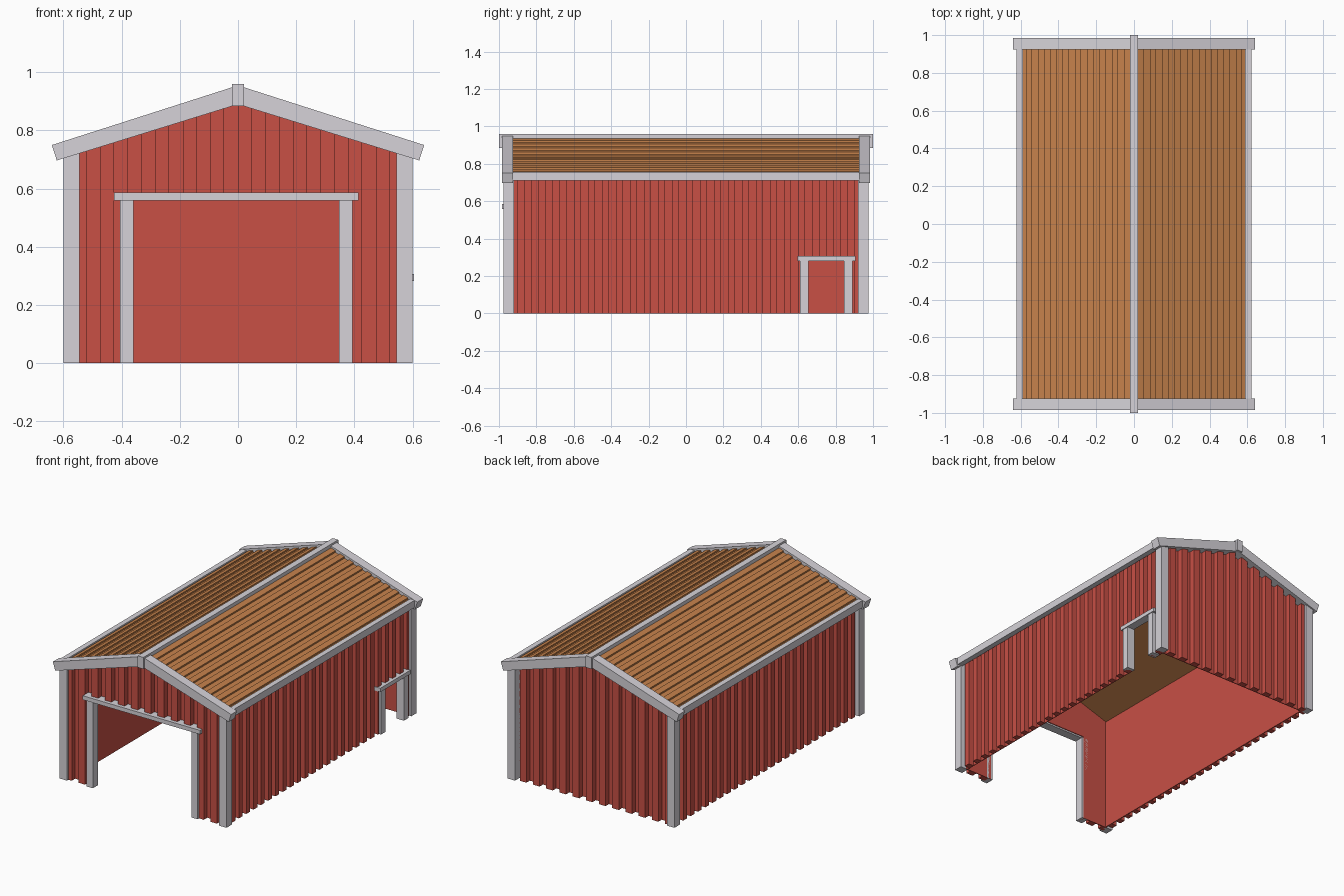
import bpy, bmesh

if "Cube" in bpy.data.objects:
    bpy.data.objects.remove(bpy.data.objects["Cube"])

SLOPE = 0.32


def material(name, color):
    m = bpy.data.materials.new(name)
    m.diffuse_color = color
    m.use_nodes = True
    m.node_tree.nodes["Principled BSDF"].inputs["Base Color"].default_value = m.diffuse_color
    return m


RED = material("red_siding", (0.58, 0.08, 0.06, 1))
ORANGE = material("orange_roof", (0.56, 0.22, 0.07, 1))
TRIM = material("pale_trim", (0.67, 0.65, 0.69, 1))


def prism(bm, pts, axis, a, b):
    """Extrude a 2D outline along x (outline is y,z) or y (outline is x,z)."""
    def place(p, d):
        return (d, p[0], p[1]) if axis == "x" else (p[0], d, p[1])
    lo = [bm.verts.new(place(p, a)) for p in pts]
    hi = [bm.verts.new(place(p, b)) for p in pts]
    bm.faces.new(lo)
    bm.faces.new(hi[::-1])
    for i in range(len(pts)):
        j = (i + 1) % len(pts)
        bm.faces.new((lo[i], hi[i], hi[j], lo[j]))


def finish(bm, name, mat):
    bmesh.ops.recalc_face_normals(bm, faces=bm.faces)
    me = bpy.data.meshes.new(name)
    bm.to_mesh(me)
    bm.free()
    me.materials.append(mat)
    ob = bpy.data.objects.new(name, me)
    bpy.context.collection.objects.link(ob)
    return ob


def extruded(name, pts, axis, a, b, mat=TRIM):
    bm = bmesh.new()
    prism(bm, pts, axis, a, b)
    return finish(bm, name, mat)


def box(name, x0, x1, y0, y1, z0, z1):
    return extruded(name, [(x0, z0), (x1, z0), (x1, z1), (x0, z1)], "y", y0, y1)


def ribbed_wall(name, axis, side, inner, half, top, period, door=None):
    """Thin sheet with square vertical ribs on the outside, and a door notch."""
    bm = bmesh.new()
    outline = [(half, 0), (half, top(half)), (0, top(0)), (-half, top(half)), (-half, 0)]
    if door:
        d0, d1, h = door
        outline += [(d0, 0), (d0, h), (d1, h), (d1, 0)]
    prism(bm, outline, axis, side * inner, side * (inner + 0.005))
    n = int(half / period) + 1
    for k in range(-n, n + 1):
        u0, u1 = max(k * period, -half), min((k + 0.5) * period, half)
        if u1 <= u0:
            continue
        cuts = [u0] + [d for d in (door or ())[:2] if u0 < d < u1] + [u1]
        for a, b in zip(cuts, cuts[1:]):
            z = door[2] if door and door[0] < (a + b) / 2 < door[1] else 0
            prism(bm, [(a, z), (b, z), (b, top(b)), (a, top(a))], axis,
                  side * (inner + 0.005), side * (inner + 0.04))
    return finish(bm, name, RED)


# Walls
def gable(u):
    return 0.915 - SLOPE * abs(u)


def eave(u):
    return 0.735


ribbed_wall("front_wall", "y", -1, 0.92, 0.56, gable, 0.0948, (-0.37, 0.36, 0.57))
ribbed_wall("back_wall", "y", 1, 0.92, 0.56, gable, 0.0948)
ribbed_wall("left_wall", "x", -1, 0.545, 0.93, eave, 0.075)
ribbed_wall("right_wall", "x", 1, 0.545, 0.93, eave, 0.075, (0.645, 0.855, 0.29))

# Roof: ribs run along the ridge, flat underneath
steps = [(0, 0.0)]
for i in range(9):
    x = 0.02 + 0.065 * i
    steps += [(x, 0.0), (x, 0.01), (x + 0.0325, 0.01), (x + 0.0325, 0.0)]
steps.append((0.605, 0.0))
right = [(x, 0.933 + h - SLOPE * x) for x, h in steps]
left = [(-x, z) for x, z in right[:0:-1]]
under = [(0.605, 0.915 - SLOPE * 0.605), (0, 0.915), (-0.605, 0.915 - SLOPE * 0.605)]
extruded("roof", left + right + under, "y", -0.93, 0.93, ORANGE)

# Ridge cap with end tabs
box("ridge_cap", -0.02, 0.02, -1, 1, 0.935, 0.96)

for s, side in ((-1, "left"), (1, "right")):
    # Eave boards
    box(side + "_eave_trim", *sorted((s * 0.587, s * 0.621)), -0.925, 0.925, 0.71, 0.757)
    for t, end in ((-1, "front"), (1, "back")):
        # Corner posts
        box(f"{end}_{side}_corner_post", *sorted((s * 0.545, s * 0.6)),
            *sorted((t * 0.92, t * 0.975)), 0, 0.74)
        # Sloping gable boards
        extruded(f"{end}_{side}_gable_trim",
                 [(0, 0.955), (s * 0.64, 0.75), (s * 0.623, 0.697), (0, 0.89)],
                 "y", t * 0.925, t * 0.985)

for t, end in ((-1, "front"), (1, "back")):
    box(end + "_ridge_tab", -0.02, 0.02, *sorted((t * 0.98, t * 1.0)), 0.885, 0.94)

# Front doorway frame
box("front_door_left_post", -0.405, -0.36, -0.975, -0.92, 0, 0.562)
box("front_door_right_post", 0.348, 0.393, -0.975, -0.92, 0, 0.562)
box("front_door_lintel", -0.427, 0.415, -0.983, -0.925, 0.56, 0.586)

# Side doorway frame
box("side_door_front_post", 0.545, 0.6, 0.61, 0.655, 0, 0.285)
box("side_door_back_post", 0.545, 0.6, 0.845, 0.89, 0, 0.285)
box("side_door_lintel", 0.55, 0.605, 0.595, 0.905, 0.282, 0.307)
